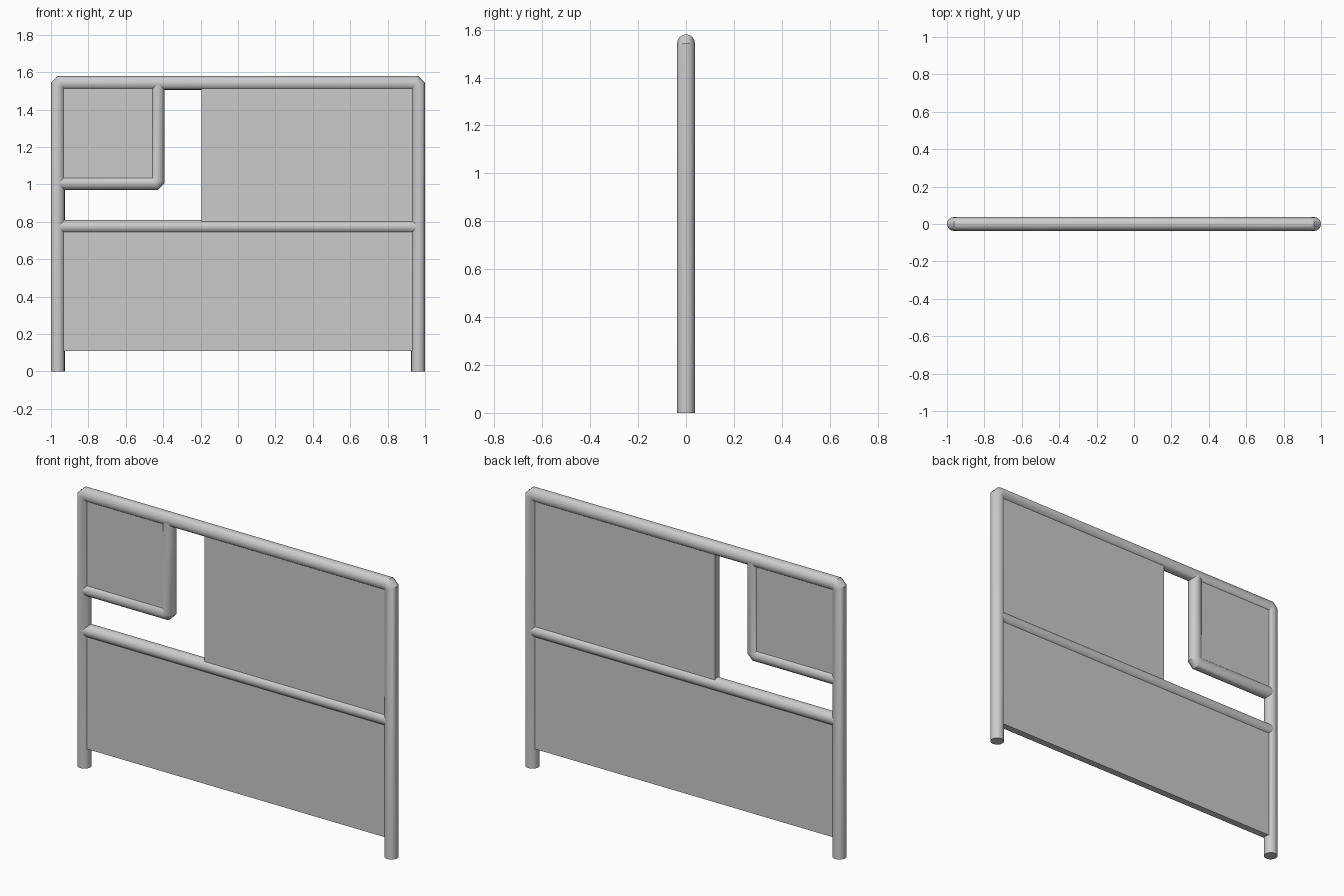
import bpy, bmesh
from math import cos, sin, pi, radians
from mathutils import Vector

if "Cube" in bpy.data.objects:
    bpy.data.objects.remove(bpy.data.objects["Cube"])

R = 0.037      # tube radius
SIDES = 16
AX = 1 - R     # post axis
TOP = 1.58 - R # top rail axis


def finish(bm, name, smooth):
    bmesh.ops.recalc_face_normals(bm, faces=bm.faces)
    me = bpy.data.meshes.new(name)
    bm.to_mesh(me)
    bm.free()
    ob = bpy.data.objects.new(name, me)
    bpy.context.collection.objects.link(ob)
    if smooth:
        bpy.ops.object.select_all(action='DESELECT')
        ob.select_set(True)
        bpy.context.view_layer.objects.active = ob
        bpy.ops.object.shade_smooth_by_angle(angle=radians(35))
    return ob


def tube(name, path, cut=0.016, r=R):
    """Mitred round tube along an x/z path, with small chamfers at the bends."""
    src = [Vector((x, 0, z)) for x, z in path]
    pts = [src[0]]
    for a, b, c in zip(src, src[1:], src[2:]):
        pts += [b + (a - b).normalized() * cut, b + (c - b).normalized() * cut]
    pts.append(src[-1])
    dirs = [(b - a).normalized() for a, b in zip(pts, pts[1:])]
    Y = Vector((0, 1, 0))
    bm = bmesh.new()
    rings = []
    for i, p in enumerate(pts):
        d0, d1 = dirs[max(i - 1, 0)], dirs[min(i, len(dirs) - 1)]
        t = (d0 + d1).normalized()
        n = Y.cross(t) / t.dot(d0)
        rings.append([bm.verts.new(p + r * (cos(2 * pi * k / SIDES) * n + sin(2 * pi * k / SIDES) * Y))
                      for k in range(SIDES)])
    for a, b in zip(rings, rings[1:]):
        for k in range(SIDES):
            j = (k + 1) % SIDES
            bm.faces.new((a[k], a[j], b[j], b[k]))
    bm.faces.new(rings[0])
    bm.faces.new(rings[-1])
    return finish(bm, name, True)


def panel(name, x0, x1, z0, z1, t=0.04):
    bm = bmesh.new()
    bmesh.ops.create_cube(bm, size=1)
    for v in bm.verts:
        v.co = ((x0 + x1) / 2 + v.co.x * (x1 - x0), v.co.y * t, (z0 + z1) / 2 + v.co.z * (z1 - z0))
    return finish(bm, name, False)


# Tubular frame: outer hoop, middle rail and the small corner bracket
MID, BX, BZ = 0.774, -0.428, 1.006
tube("outer_frame", [(-AX, 0), (-AX, TOP), (AX, TOP), (AX, 0)])
tube("middle_rail", [(-AX, MID), (AX, MID)], r=0.036)
tube("corner_bracket", [(-AX, BZ), (BX, BZ), (BX, TOP)], r=0.036)

# Infill panels, ending inside the tubes
panel("lower_panel", -AX, AX, 0.11, MID)
panel("upper_panel", -0.195, AX, MID, TOP)
panel("corner_panel", -AX, BX, BZ, TOP)
